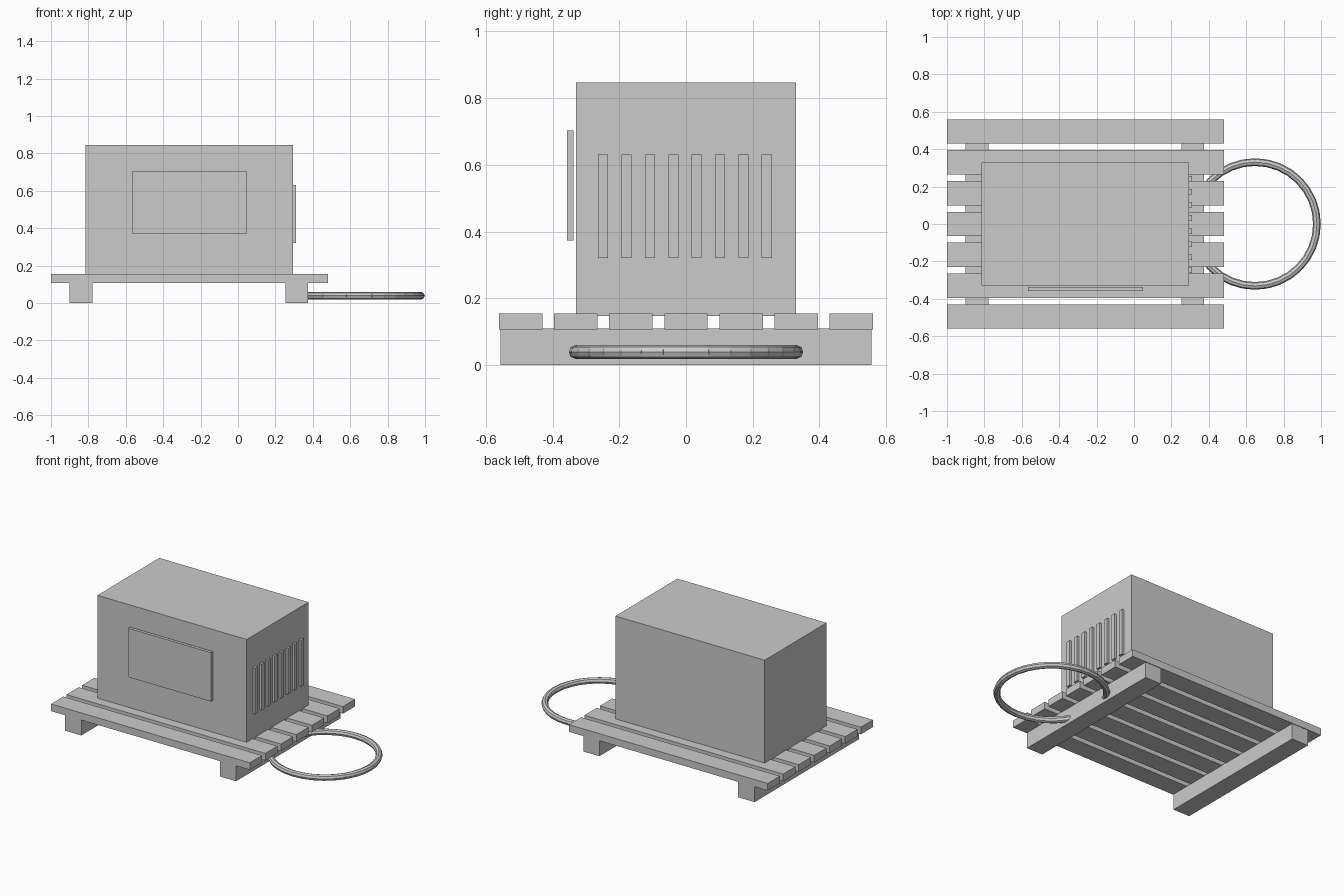
import bpy
from math import cos, sin, pi
from mathutils import Vector

if "Cube" in bpy.data.objects:
    bpy.data.objects.remove(bpy.data.objects["Cube"])


def box(name, x, y, z):
    """Box from (min, max) ranges on each axis."""
    bpy.ops.mesh.primitive_cube_add(size=1, location=[(a + b) / 2 for a, b in (x, y, z)])
    ob = bpy.context.object
    ob.name = name
    ob.scale = [b - a for a, b in (x, y, z)]
    bpy.ops.object.transform_apply(location=False, rotation=False, scale=True)
    return ob


# pallet runners
for side, x in (("left", (-0.9, -0.777)), ("right", (0.255, 0.375))):
    box(f"pallet_runner_{side}", x, (-0.556, 0.556), (0, 0.109))

# pallet slats
for i in range(7):
    c = (i - 3) * 0.165
    box(f"pallet_slat_{i + 1}", (-1.0, 0.48), (c - 0.065, c + 0.065), (0.106, 0.154))

# machine housing and front panel
box("housing", (-0.816, 0.295), (-0.329, 0.329), (0.147, 0.846))
box("front_panel", (-0.566, 0.048), (-0.357, -0.337), (0.373, 0.702))

# side vent bars
for i in range(8):
    c = (i - 3.5) * 0.07 - 0.003
    box(f"vent_bar_{i + 1}", (0.292, 0.31), (c - 0.015, c + 0.015), (0.321, 0.631))

# cable loop: straight eight-sided links around a circle
LINKS, RADIUS, THICK = 32, 0.331, 0.0205
centre = Vector((0.647, 0, 0.039))
links = []
for i in range(LINKS):
    a, b = (2 * pi * k / LINKS for k in (i, i + 1))
    p = centre + RADIUS * Vector((cos(a), sin(a), 0))
    q = centre + RADIUS * Vector((cos(b), sin(b), 0))
    bpy.ops.mesh.primitive_cylinder_add(
        vertices=8, radius=THICK, depth=(q - p).length + 0.003, location=(p + q) / 2,
        rotation=(q - p).to_track_quat('Z', 'Y').to_euler())
    links.append(bpy.context.object)
bpy.ops.object.select_all(action='DESELECT')
for ob in links:
    ob.select_set(True)
bpy.context.view_layer.objects.active = links[0]
bpy.ops.object.join()
bpy.context.object.name = "cable_loop"
